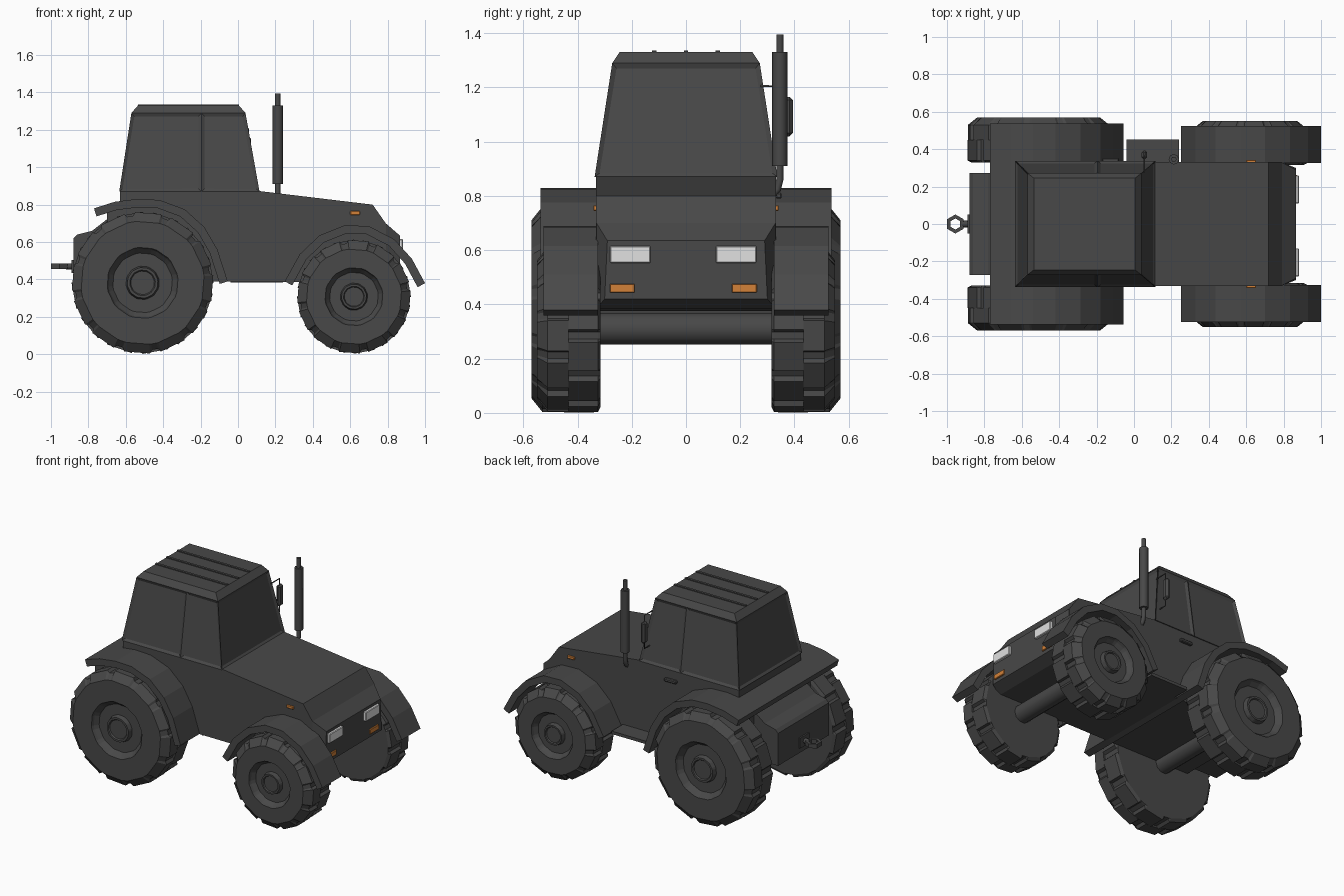
import bpy, bmesh, math
from mathutils import Vector

cube = bpy.data.objects.get("Cube")
if cube:
    bpy.data.objects.remove(cube, do_unlink=True)


def material(name, rgb):
    m = bpy.data.materials.new(name)
    m.use_nodes = True
    m.diffuse_color = (*rgb, 1)
    m.node_tree.nodes["Principled BSDF"].inputs["Base Color"].default_value = (*rgb, 1)
    return m


GREY = material("dark grey", (0.065, 0.065, 0.065))
WHITE = material("lamp white", (0.75, 0.75, 0.75))
ORANGE = material("signal orange", (0.65, 0.22, 0.04))


def finish(bm, name, mat=GREY):
    bmesh.ops.recalc_face_normals(bm, faces=bm.faces)
    me = bpy.data.meshes.new(name)
    bm.to_mesh(me)
    bm.free()
    me.materials.append(mat)
    ob = bpy.data.objects.new(name, me)
    bpy.context.collection.objects.link(ob)
    return ob


def box(name, x, y, z, mat=GREY, bevel=0):
    """Box from its (low, high) ranges."""
    bm = bmesh.new()
    bmesh.ops.create_cube(bm, size=1)
    for v in bm.verts:
        v.co = [r[0] if c < 0 else r[1] for c, r in zip(v.co, (x, y, z))]
    if bevel:
        bmesh.ops.bevel(bm, geom=bm.edges[:], offset=bevel, segments=1, affect='EDGES')
    return finish(bm, name, mat)


def prism(name, points, y0=None, y1=None):
    """Side profile swept over y; points may carry their own half width."""
    bm = bmesh.new()
    a = [bm.verts.new((p[0], y0 if y0 is not None else -p[2], p[1])) for p in points]
    b = [bm.verts.new((p[0], y1 if y1 is not None else p[2], p[1])) for p in points]
    bm.faces.new(a)
    bm.faces.new(b[::-1])
    n = len(points)
    for i in range(n):
        j = (i + 1) % n
        bm.faces.new((a[i], a[j], b[j], b[i]))
    return finish(bm, name)


def strip(name, path, thick, y0, y1):
    """Bent sheet: an outer path and its inward offset."""
    pts = [Vector(p) for p in path]
    inner = []
    for i, p in enumerate(pts):
        d = (pts[min(i + 1, len(pts) - 1)] - pts[max(i - 1, 0)]).normalized()
        inner.append(p + Vector((d.y, -d.x)) * thick)
    bm = bmesh.new()
    rows = [[bm.verts.new((q.x, y, q.y)) for y in (y0, y1) for q in (o, k)][0:4]
            for o, k in zip(pts, inner)]
    order = (0, 1, 3, 2)
    for r, s in zip(rows, rows[1:]):
        for k in range(4):
            i, j = order[k], order[(k + 1) % 4]
            bm.faces.new((r[i], r[j], s[j], s[i]))
    for r in (rows[0], rows[-1]):
        bm.faces.new([r[i] for i in order])
    return finish(bm, name)


def rod(name, path, radius, sides=8):
    """Round bar through a list of points."""
    cu = bpy.data.curves.new(name, 'CURVE')
    cu.dimensions = '3D'
    cu.bevel_depth = radius
    cu.bevel_resolution = max(0, sides // 4 - 1)
    cu.use_fill_caps = True
    sp = cu.splines.new('POLY')
    sp.points.add(len(path) - 1)
    for p, co in zip(sp.points, path):
        p.co = (*co, 1)
    cu.materials.append(GREY)
    ob = bpy.data.objects.new(name, cu)
    bpy.context.collection.objects.link(ob)
    return ob


def lathe(bm, cx, cz, rings, turn=0, lug=0.018):
    """Spin (y, radius, has_lugs) rings; twelve lugs stand around the tread."""
    steps = [(math.radians(30 * k + a + turn), low) for k in range(12)
             for a, low in ((0, 0), (21, 0), (23, 1), (28, 1))]
    loops = []
    for y, r, lugs in rings:
        loops.append([bm.verts.new((cx + (r - lug * low * lugs) * math.cos(t), y,
                                    cz + (r - lug * low * lugs) * math.sin(t)))
                      for t, low in steps])
    n = len(steps)
    for a, b in zip(loops, loops[1:]):
        for i in range(n):
            j = (i + 1) % n
            bm.faces.new((a[i], a[j], b[j], b[i]))
    bm.faces.new(loops[0])
    bm.faces.new(loops[-1])


def wheel(name, cx, cz, R, rim, y_in, y_out, s):
    mid = (y_in + y_out) / 2
    bm = bmesh.new()
    inner = [(y_in, R - 0.02, 0), (y_in + 0.01, R, 1), (mid, R, 1)]
    outer = [(mid, R, 1), (y_out - 0.04, R, 1), (y_out, R - 0.05, 0), (y_out, rim, 0),
             (y_out - 0.015, rim * 0.96, 0), (y_out - 0.04, rim * 0.84, 0),
             (y_out - 0.04, rim * 0.47, 0), (y_out - 0.01, rim * 0.43, 0),
             (y_out - 0.01, rim * 0.36, 0), (y_out - 0.018, rim * 0.33, 0)]
    lathe(bm, cx, cz, [(s * y, r, l) for y, r, l in inner])
    lathe(bm, cx, cz, [(s * y, r, l) for y, r, l in outer], turn=15)
    finish(bm, name)


# Wheels, axles and front mudguards
FRONT_ARC = [(0.25, 0.39), (0.33, 0.535), (0.435, 0.635), (0.57, 0.69), (0.70, 0.685),
             (0.835, 0.615), (0.93, 0.51), (1.0, 0.38)]
for side, s in (("left", 1), ("right", -1)):
    wheel("rear_wheel_" + side, -0.51, 0.382, 0.38, 0.19, 0.33, 0.57, s)
    wheel("front_wheel_" + side, 0.62, 0.308, 0.305, 0.155, 0.315, 0.55, s)
    strip("front_mudguard_" + side, FRONT_ARC, 0.045, *sorted((s * 0.325, s * 0.525)))
rod("front_axle", [(0.62, -0.34, 0.31), (0.62, 0.34, 0.31)], 0.06, 16)
rod("rear_axle", [(-0.51, -0.35, 0.382), (-0.51, 0.35, 0.382)], 0.06, 16)

# Rear mudguard sheet across the whole width
strip("rear_mudguard", [(-0.77, 0.78), (-0.66, 0.815), (-0.54, 0.83), (-0.42, 0.825),
                        (-0.285, 0.775), (-0.18, 0.68), (-0.11, 0.56), (-0.055, 0.39)],
      0.045, -0.537, 0.537)

# Body, nose and rear housing
prism("body", [(-0.70, 0.39), (-0.70, 0.77), (-0.63, 0.81), (-0.63, 0.87), (0.12, 0.872),
               (0.72, 0.80), (0.79, 0.70), (0.79, 0.385)], -0.332, 0.332)
prism("nose", [(0.79, 0.70, 0.33), (0.865, 0.635, 0.29), (0.865, 0.42, 0.30),
               (0.79, 0.385, 0.33)])
prism("rear_housing", [(-0.88, 0.40), (-0.88, 0.62), (-0.86, 0.64), (-0.78, 0.66),
                       (-0.69, 0.73), (-0.69, 0.40)], -0.272, 0.272)

# Cab with recessed windows
bm = bmesh.new()
levels = []
for z, xs, w in ((0.87, (-0.635, -0.195, 0.115), 0.337), (1.29, (-0.57, -0.195, 0.04), 0.272),
                 (1.33, (-0.535, -0.195, 0.005), 0.245)):
    ring = [(x, -w, z) for x in xs] + [(x, w, z) for x in reversed(xs)]
    levels.append([bm.verts.new(c) for c in ring])
windows = []
for k in range(2):
    for i in range(6):
        j = (i + 1) % 6
        f = bm.faces.new((levels[k][i], levels[k][j], levels[k + 1][j], levels[k + 1][i]))
        if k == 0:
            windows.append(f)
bm.faces.new(levels[2])
bm.faces.new(levels[0][::-1])
bmesh.ops.recalc_face_normals(bm, faces=bm.faces)
bmesh.ops.inset_individual(bm, faces=windows, thickness=0.024, depth=-0.01)
finish(bm, "cab")
for i in (-1, 0, 1):
    prism("roof_rib", [(-0.535, 1.328), (-0.535, 1.336), (0.005, 1.336), (0.005, 1.328)],
          i * 0.117 - 0.008, i * 0.117 + 0.008)

# Lamps
for s, c in ((1, 0.185), (-1, -0.205)):
    box("headlight", (0.86, 0.882), (c - 0.075, c + 0.075), (0.553, 0.616), WHITE, 0.004)
    c += s * 0.03
    box("front_indicator", (0.86, 0.874), (c - 0.046, c + 0.046), (0.443, 0.476), ORANGE, 0.003)
    box("side_indicator", (0.60, 0.652), sorted((s * 0.325, s * 0.342)), (0.745, 0.765), ORANGE, 0.003)

# Exhaust stack
PX, PY = 0.213, 0.346
rod("exhaust_pipe", [(PX, 0.315, 0.80), (PX, PY - 0.008, 0.825), (PX, PY, 0.86), (PX, PY, 1.395)], 0.015)
rod("muffler", [(PX, PY, 0.91), (PX, PY, 1.33)], 0.028, 12)

# Mirror with bracket
rod("mirror_bracket", [(0.055, 0.275, 1.205), (0.055, 0.365, 1.205),
                       (0.055, 0.365, 0.98), (0.055, 0.31, 0.98)], 0.004)
box("mirror", (0.04, 0.07), (0.345, 0.394), (1.02, 1.165), bevel=0.012)

# Door handle and step on the left
box("door_handle", (-0.17, -0.08), (0.33, 0.353), (0.79, 0.812), bevel=0.005)
box("side_step", (-0.04, 0.24), (0.32, 0.452), (0.385, 0.405))

# Hitch: plate, bar and six-sided eye
box("hitch_plate", (-0.89, -0.875), (-0.05, 0.05), (0.435, 0.505))
rod("hitch_bar", [(-0.88, 0, 0.47), (-0.92, 0, 0.47)], 0.018)
bm = bmesh.new()
loops = [[bm.verts.new((-0.955 + r * math.sin(i * math.pi / 3), r * math.cos(i * math.pi / 3), z))
          for i in range(6)] for r, z in ((0.051, 0.456), (0.051, 0.484), (0.03, 0.484), (0.03, 0.456))]
for k in range(4):
    a, b = loops[k], loops[(k + 1) % 4]
    for i in range(6):
        j = (i + 1) % 6
        bm.faces.new((a[i], a[j], b[j], b[i]))
finish(bm, "hitch_eye")
